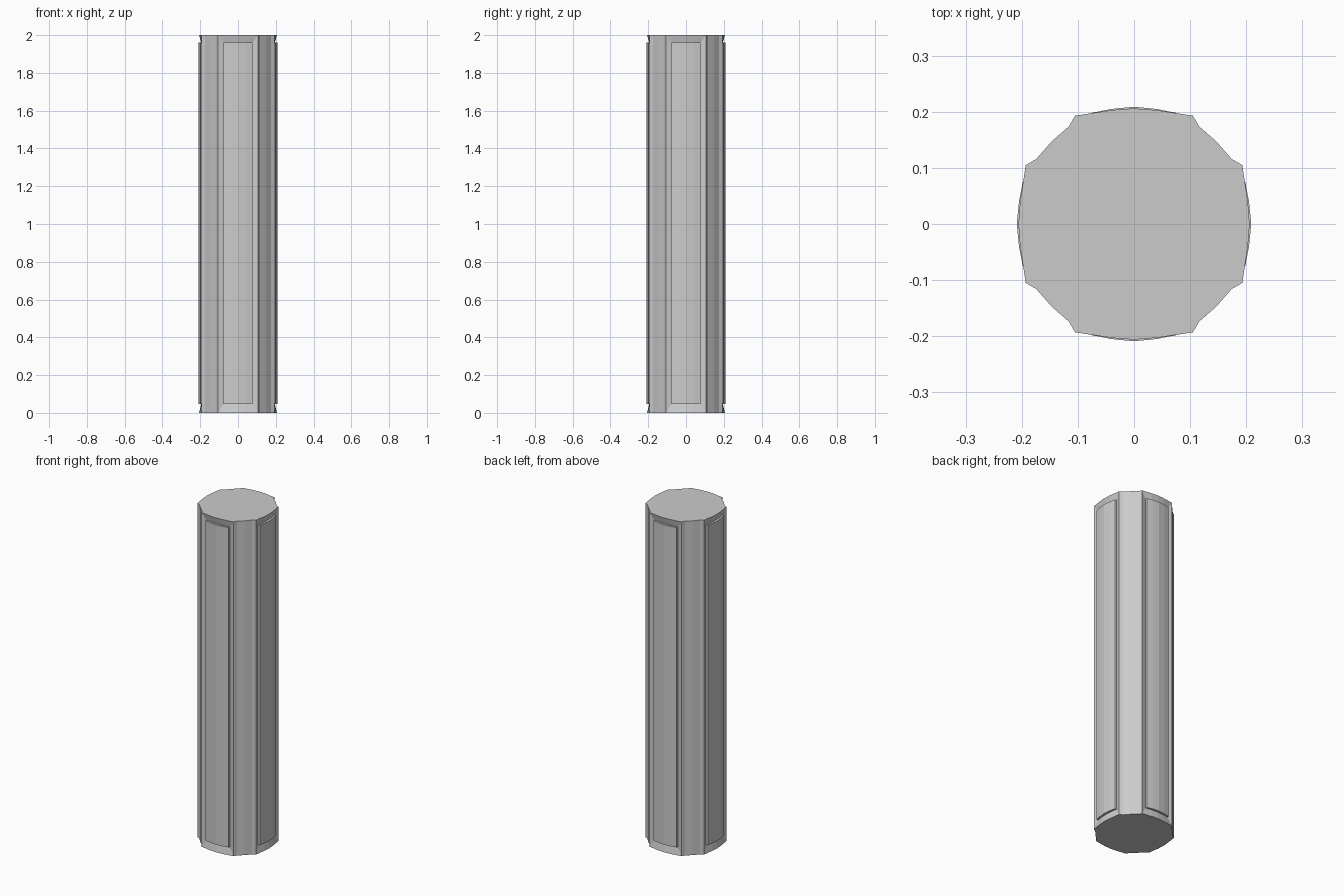
import bpy, bmesh, math
from mathutils import Matrix, Vector

if "Cube" in bpy.data.objects:
    bpy.data.objects.remove(bpy.data.objects["Cube"])

# Half cross-sections (sideways, outward) of one panelled side
RIM = [(0.105, 0.193), (0.04, 0.203), (0.0, 0.206)]
FLOOR = [(0.078, 0.187), (0.04, 0.193), (0.0, 0.195)]
PANEL = [(0.076, 0.198), (0.04, 0.205), (0.0, 0.209)]
# Recessed corner strip between two sides
CORNER = [(0.105, 0.193), (0.116, 0.174), (0.147, 0.147), (0.174, 0.116), (0.193, 0.105)]
H, Z0, Z1 = 2.0, 0.047, 1.96


def full(half):
    return [(-x, y) for x, y in half] + [(x, y) for x, y in half[-2::-1]]


def row(bm, pts, z, rot):
    return [bm.verts.new(rot @ Vector((x, y, z))) for x, y in pts]


def strip(bm, a, b):
    for i in range(len(a) - 1):
        bm.faces.new((a[i], a[i + 1], b[i + 1], b[i]))


def frame(bm, lo1, hi1, lo2, hi2):
    # Four-sided band joining an outer rectangle to an inner one
    strip(bm, lo1, lo2)
    strip(bm, hi2, hi1)
    bm.faces.new((lo1[0], lo2[0], hi2[0], hi1[0]))
    bm.faces.new((lo1[-1], hi1[-1], hi2[-1], lo2[-1]))


bm = bmesh.new()
bottom, top = [], []
for k in range(4):
    rot = Matrix.Rotation(-k * math.pi / 2, 3, 'Z')
    # Sloped frame, raised edge and curved face of the panel
    r0, r1 = row(bm, full(RIM), 0, rot), row(bm, full(RIM), H, rot)
    f0, f1 = row(bm, full(FLOOR), Z0, rot), row(bm, full(FLOOR), Z1, rot)
    p0, p1 = row(bm, full(PANEL), Z0, rot), row(bm, full(PANEL), Z1, rot)
    frame(bm, r0, r1, f0, f1)
    frame(bm, f0, f1, p0, p1)
    strip(bm, p0, p1)
    # Corner strip
    c0, c1 = row(bm, CORNER, 0, rot), row(bm, CORNER, H, rot)
    strip(bm, c0, c1)
    bottom += r0 + c0[1:-1]
    top += r1 + c1[1:-1]

# End caps
bm.faces.new(bottom)
bm.faces.new(top)
bmesh.ops.remove_doubles(bm, verts=bm.verts, dist=0.0005)
bmesh.ops.recalc_face_normals(bm, faces=bm.faces)
mesh = bpy.data.meshes.new("column")
bm.to_mesh(mesh)
bm.free()
bpy.context.collection.objects.link(bpy.data.objects.new("column", mesh))
